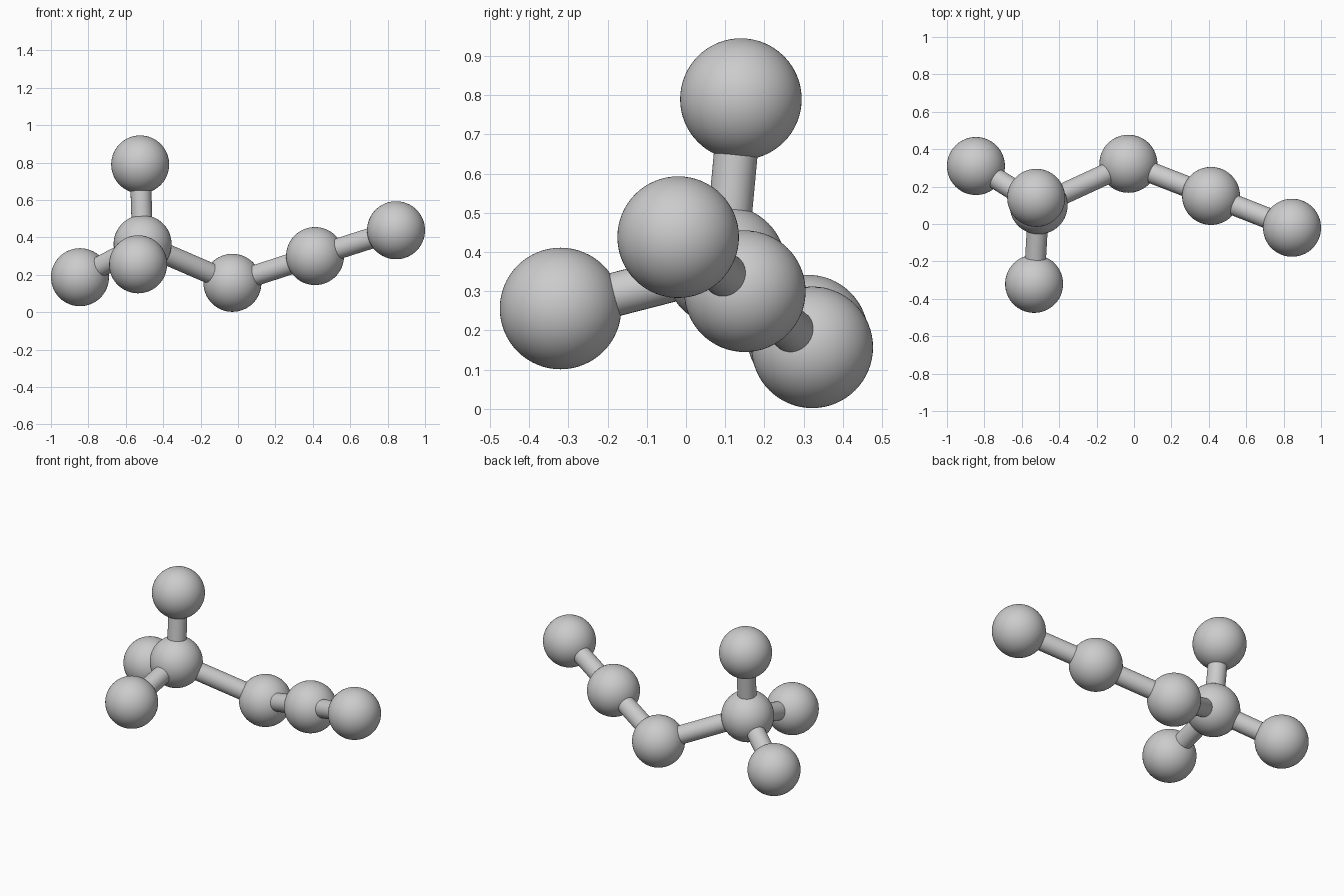
import bpy
from mathutils import Vector

if "Cube" in bpy.data.objects:
    bpy.data.objects.remove(bpy.data.objects["Cube"])

BALL_R = 0.155
ROD_R = 0.056

# ball centres
balls = {
    "hub": (-0.51, 0.10, 0.364),
    "top": (-0.523, 0.14, 0.79),
    "front": (-0.534, -0.32, 0.256),
    "left": (-0.845, 0.31, 0.187),
    "low": (-0.03, 0.322, 0.157),
    "middle": (0.412, 0.15, 0.30),
    "end": (0.845, -0.02, 0.438),
}
links = [("hub", "top"), ("hub", "front"), ("hub", "left"),
         ("hub", "low"), ("low", "middle"), ("middle", "end")]


def finish(name):
    ob = bpy.context.object
    ob.name = name
    bpy.ops.object.shade_smooth_by_angle()
    return ob


# atoms
for name, centre in balls.items():
    bpy.ops.mesh.primitive_uv_sphere_add(segments=64, ring_count=32,
                                         radius=BALL_R, location=centre)
    finish(name + "_ball")

# connecting rods
for a, b in links:
    p, q = Vector(balls[a]), Vector(balls[b])
    d = q - p
    bpy.ops.mesh.primitive_cylinder_add(vertices=32, radius=ROD_R,
                                        depth=d.length, location=(p + q) / 2)
    rod = finish(f"{a}_{b}_rod")
    rod.rotation_euler = d.to_track_quat('Z', 'Y').to_euler()
